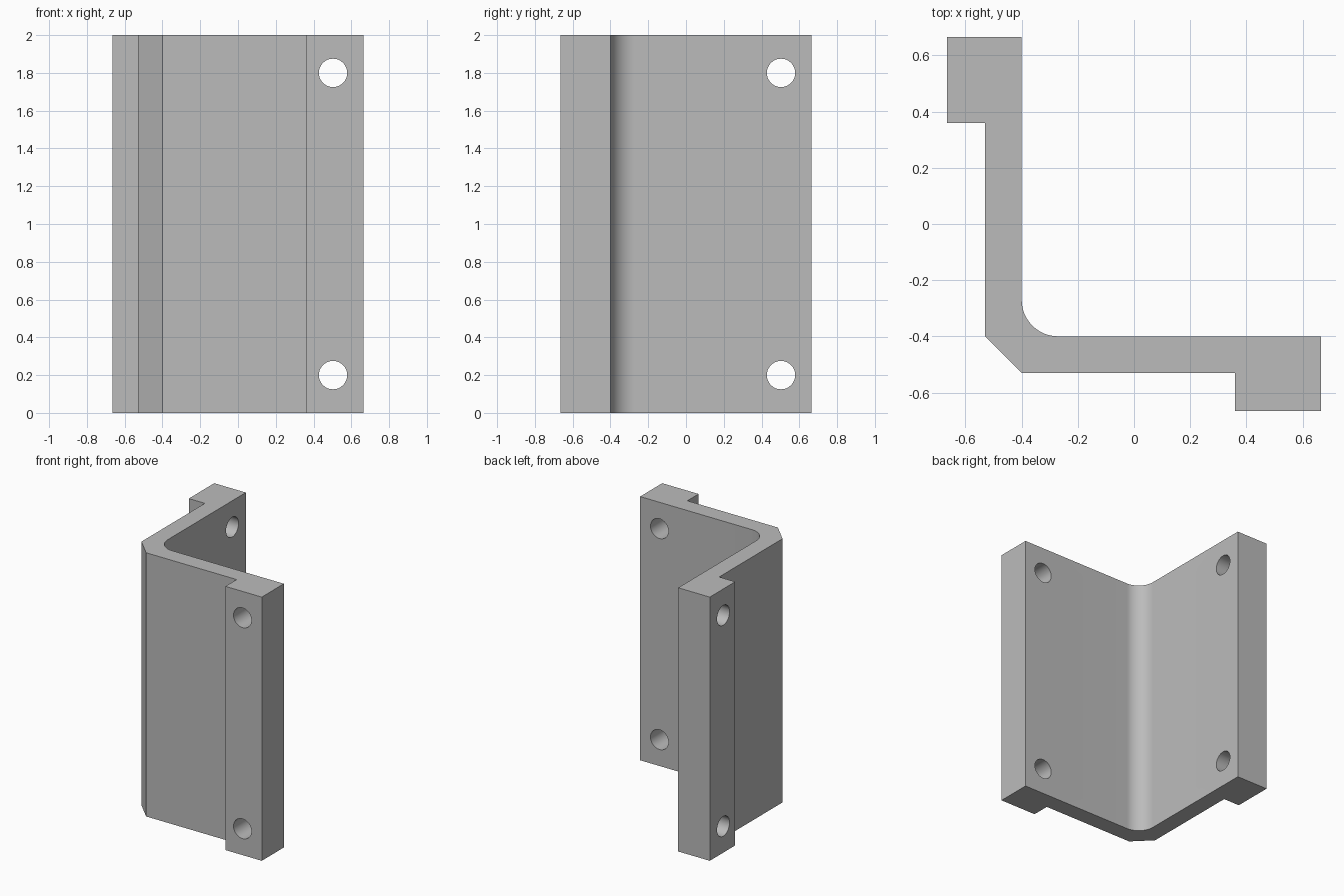
import bpy, bmesh
from math import pi, sin, cos, radians
from mathutils import Matrix

cube = bpy.data.objects.get("Cube")
if cube:
    bpy.data.objects.remove(cube, do_unlink=True)

HEIGHT = 2.0
OUT, INNER, WEB, PAD = 0.665, -0.4, -0.53, 0.36
FILLET = 0.13
HOLE, HOLE_R = 0.503, 0.075

grey = bpy.data.materials.new("plain grey")
grey.use_nodes = True
colour = (0.5, 0.5, 0.5, 1)
grey.diffuse_color = colour
grey.node_tree.nodes["Principled BSDF"].inputs["Base Color"].default_value = colour


def add_object(name, bm):
    bmesh.ops.recalc_face_normals(bm, faces=bm.faces)
    mesh = bpy.data.meshes.new(name)
    bm.to_mesh(mesh)
    bm.free()
    mesh.materials.append(grey)
    obj = bpy.data.objects.new(name, mesh)
    bpy.context.collection.objects.link(obj)
    return obj


# Angle section: one leg is the other mirrored across the diagonal
leg = [(INNER, WEB), (PAD, WEB), (PAD, -OUT), (OUT, -OUT), (OUT, INNER)]
other_leg = [(y, x) for x, y in reversed(leg)]
centre = INNER + FILLET
steps = 16
fillet = []
for i in range(steps + 1):
    a = -pi / 2 - i * pi / 2 / steps
    fillet.append((centre + FILLET * cos(a), centre + FILLET * sin(a)))

bm = bmesh.new()
base = bm.faces.new([bm.verts.new((x, y, 0)) for x, y in leg + fillet + other_leg])
extruded = bmesh.ops.extrude_face_region(bm, geom=[base])["geom"]
top = [v for v in extruded if isinstance(v, bmesh.types.BMVert)]
bmesh.ops.translate(bm, verts=top, vec=(0, 0, HEIGHT))
bracket = add_object("angle_bracket", bm)

# Bolt holes through both end pads
bm = bmesh.new()
mid = (INNER - OUT) / 2
for z in (0.2, HEIGHT - 0.2):
    for place, turn in (((HOLE, mid, z), Matrix.Rotation(pi / 2, 4, "X")),
                        ((mid, HOLE, z), Matrix.Rotation(pi / 2, 4, "Y"))):
        bmesh.ops.create_cone(bm, cap_ends=True, segments=48, radius1=HOLE_R,
                              radius2=HOLE_R, depth=0.5,
                              matrix=Matrix.Translation(place) @ turn)
cutter = add_object("hole_cutter", bm)
cutter.hide_render = True

cut = bracket.modifiers.new("bolt_holes", "BOOLEAN")
cut.operation = "DIFFERENCE"
cut.solver = "EXACT"
cut.object = cutter

bpy.ops.object.select_all(action="DESELECT")
bracket.select_set(True)
bpy.context.view_layer.objects.active = bracket
bpy.ops.object.modifier_apply(modifier=cut.name)
bpy.data.objects.remove(cutter, do_unlink=True)
bpy.ops.object.shade_smooth_by_angle(angle=radians(30))
